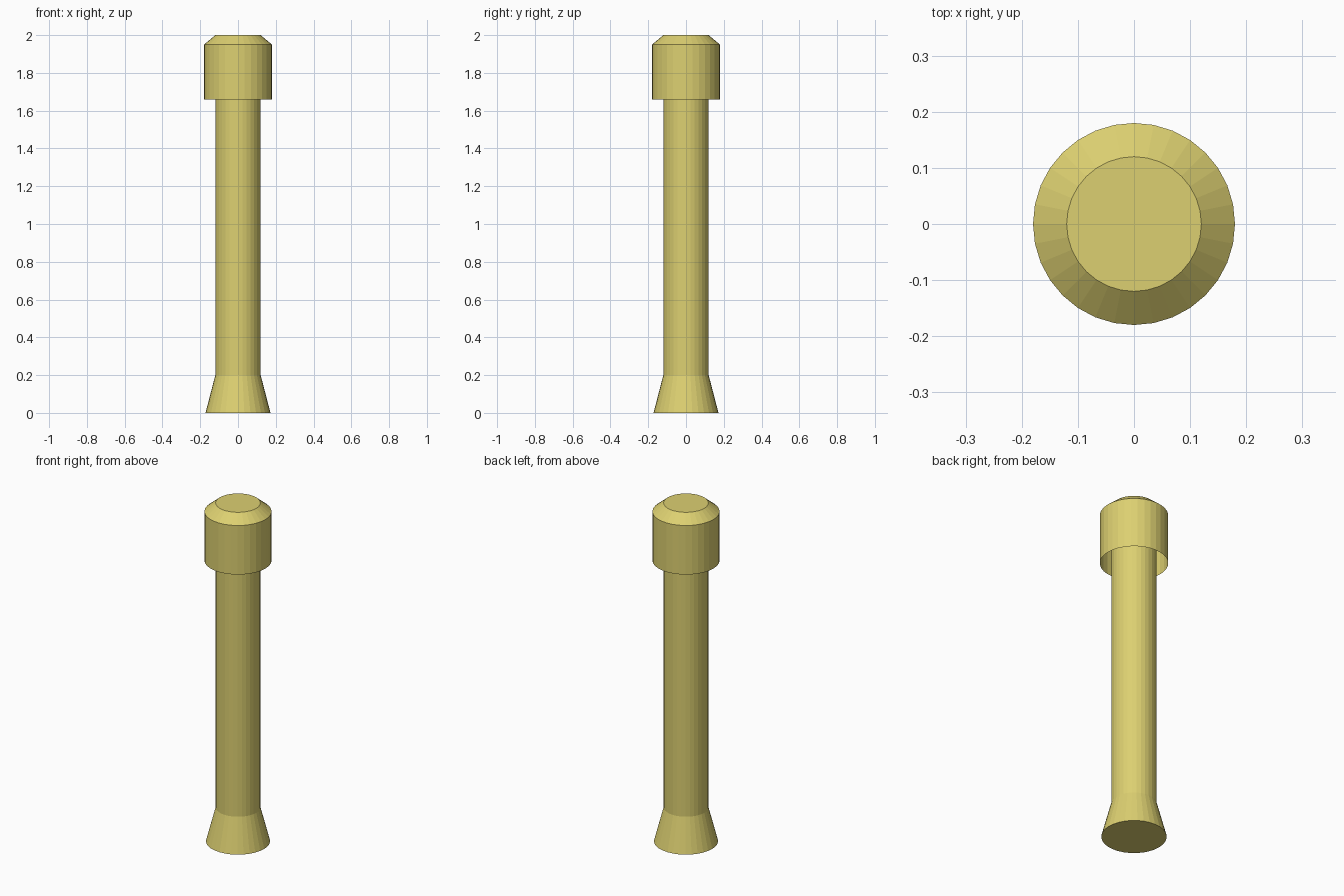
import bpy, bmesh, math

if "Cube" in bpy.data.objects:
    bpy.data.objects.remove(bpy.data.objects["Cube"])

SIDES = 32

mat = bpy.data.materials.new("pale yellow")
mat.diffuse_color = (0.72, 0.63, 0.165, 1)
mat.use_nodes = True
mat.node_tree.nodes["Principled BSDF"].inputs["Base Color"].default_value = mat.diffuse_color


def lathe(name, profile, close_bottom=False, close_top=False):
    """Revolve (radius, z) points about the z axis."""
    bm = bmesh.new()
    rings = [[bm.verts.new((r * math.cos(2 * math.pi * i / SIDES),
                            r * math.sin(2 * math.pi * i / SIDES), z))
              for i in range(SIDES)] for r, z in profile]
    for low, high in zip(rings, rings[1:]):
        for i in range(SIDES):
            j = (i + 1) % SIDES
            bm.faces.new((low[i], low[j], high[j], high[i]))
    if close_bottom:
        bm.faces.new(rings[0][::-1])
    if close_top:
        bm.faces.new(rings[-1])
    mesh = bpy.data.meshes.new(name)
    bm.to_mesh(mesh)
    bm.free()
    mesh.materials.append(mat)
    obj = bpy.data.objects.new(name, mesh)
    bpy.context.collection.objects.link(obj)
    return obj


# Post with flared foot, running up to the flat top
lathe("post", [(0.172, 0), (0.12, 0.2), (0.12, 2.0)],
      close_bottom=True, close_top=True)

# Hollow cap: open skirt with a sloped shoulder joining the post top
lathe("cap", [(0.18, 1.66), (0.18, 1.95), (0.12, 2.0)])
